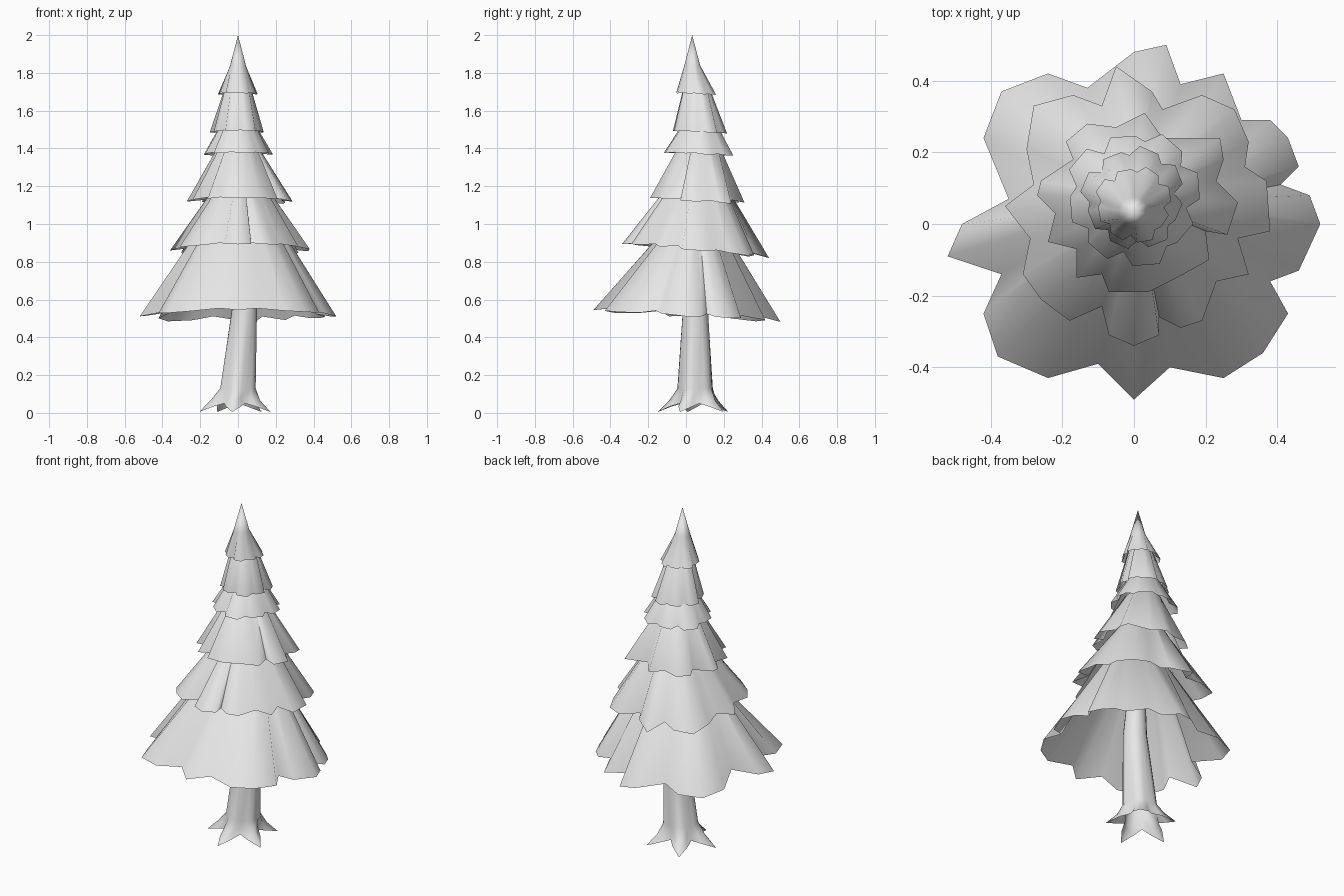
import bpy, bmesh, math

cube = bpy.data.objects.get("Cube")
if cube:
    bpy.data.objects.remove(cube, do_unlink=True)

GREY = (0.8, 0.8, 0.8, 1.0)
mat = bpy.data.materials.new("plain_grey")
mat.use_nodes = True
mat.diffuse_color = GREY
mat.node_tree.nodes["Principled BSDF"].inputs["Base Color"].default_value = GREY


def loft(name, rings, apex):
    """Skin a stack of equal-length rings, closed at the top by an apex point."""
    bm = bmesh.new()
    rows = [[bm.verts.new(p) for p in ring] for ring in rings]
    tip = bm.verts.new(apex)
    count = len(rows[0])
    for i in range(count):
        j = (i + 1) % count
        for low, high in zip(rows, rows[1:]):
            bm.faces.new((low[i], low[j], high[j], high[i]))
        bm.faces.new((rows[-1][i], rows[-1][j], tip))
    mesh = bpy.data.meshes.new(name)
    bm.to_mesh(mesh)
    bm.free()
    mesh.materials.append(mat)
    obj = bpy.data.objects.new(name, mesh)
    bpy.context.collection.objects.link(obj)
    bpy.ops.object.select_all(action="DESELECT")
    obj.select_set(True)
    bpy.context.view_layer.objects.active = obj
    bpy.ops.object.shade_smooth_by_angle(angle=math.radians(85))
    return obj


def polar(cx, cy, radius, angle, z):
    return (cx + radius * math.cos(angle), cy + radius * math.sin(angle), z)


def tier(name, outline, rim_z, tilt, axis, neck, neck_z, tip_z):
    """Skirt of foliage: a ragged rim drawn straight up to an oval neck."""
    cx, cy = axis
    mean = sum(math.hypot(x - cx, y - cy) for x, y in outline) / len(outline)
    rim, top = [], []
    for x, y in outline:
        angle = math.atan2(y - cy, x - cx)
        lift = 0.2 * (mean - math.hypot(x - cx, y - cy))
        rim.append((x, y, rim_z - tilt * y + lift))
        top.append((cx + neck[0] * math.cos(angle), cy + neck[1] * math.sin(angle), neck_z))
    return loft(name, [rim, top], (cx, cy, tip_z))


def hundredths(*pairs):
    return [(x / 100, y / 100) for x, y in pairs]


def lobed(lobes, radius, cy, turn):
    """Rim of repeated two-cornered lobes with notches between them."""
    step = math.tau / lobes
    points = []
    for k in range(lobes):
        size = radius * (1 + 0.05 * math.sin(k * 2.4 + turn))
        for offset, scale in ((-0.28, 1), (0.22, 1.04), (0.5, 0.86)):
            points.append(polar(0, cy, size * scale, (k + offset) * step + turn, 0)[:2])
    return points


# Three broad lower tiers, rims running counter-clockwise
bottom_rim = hundredths(
    (52, 0), (49, 8), (41, 11), (46, 16), (43, 24), (38, 29), (30, 29), (25, 42),
    (13, 39), (9, 50), (0, 48), (-13, 38), (-24, 42), (-37, 37), (-42, 24),
    (-35, 7), (-48, 0), (-52, -9), (-37, -14), (-42, -25), (-38, -37), (-24, -43),
    (-10, -39), (0, -49), (10, -40), (25, -43), (36, -36), (43, -25), (38, -16), (46, -13))
second_rim = hundredths(
    (38, -2), (37, 12), (31, 16), (32, 23), (28, 32), (19, 36), (8, 32), (5, 37),
    (-5, 44), (-9, 33), (-17, 36), (-28, 33), (-30, 21), (-28, 11), (-36, 5),
    (-29, -4), (-31, -14), (-26, -21), (-18, -27), (-9, -23), (-7, -31), (0, -34),
    (7, -31), (7, -26), (13, -29), (19, -27), (23, -16), (32, -14), (29, -4))
third_rim = hundredths(
    (26, -3), (29, 6), (23, 12), (25, 18), (24, 24), (8, 24), (3, 31), (-5, 27),
    (-13, 28), (-19, 23), (-17, 18), (-26, 12), (-27, 8), (-22, 3), (-24, -5),
    (-16, -7), (-16, -15), (-9, -14), (-7, -19), (4, -19), (12, -15), (21, -10), (20, -2))

tier("bottom_tier", bottom_rim, 0.52, 0.08, (0.01, 0.05), (0.19, 0.12), 1.02, 1.12)
tier("second_tier", second_rim, 0.87, 0.1, (0.015, 0.065), (0.1, 0.12), 1.25, 1.33)
tier("third_tier", third_rim, 1.13, 0.06, (0.0, 0.07), (0.1, 0.105), 1.42, 1.48)

# Three small upper tiers
tier("fourth_tier", lobed(8, 0.182, 0.073, 0.2), 1.375, 0.04, (0, 0.073), (0.09, 0.09), 1.53, 1.6)
tier("fifth_tier", lobed(8, 0.138, 0.073, 0.5), 1.49, 0.02, (0, 0.053), (0.06, 0.06), 1.75, 1.8)
tier("top_tier", lobed(8, 0.103, 0.055, 0.3), 1.69, 0, (0, 0.033), (0.042, 0.042), 1.84, 2.0)

# Trunk flaring into five pointed roots
# Each section: centre x, then (radius, z) at the root tip, root side and gap
sections = [
    (-0.01, (0.2, 0.005), (0.135, 0.035), (0.095, 0.05)),
    (-0.01, (0.14, 0.065), (0.11, 0.075), (0.09, 0.085)),
    (0.0, (0.096, 0.13), (0.094, 0.13), (0.09, 0.13)),
    (0.035, (0.066, 0.56), (0.066, 0.56), (0.066, 0.56)),
    (0.02, (0.04, 0.95), (0.04, 0.95), (0.04, 0.95)),
]
rings = []
for cx, tip, side, gap in sections:
    ring = []
    for k in range(20):
        radius, z = (tip, side, gap, side)[k % 4]
        ring.append(polar(cx, 0.05, radius, k * math.tau / 20 - 0.42, z))
    rings.append(ring)
loft("trunk", rings, (0.02, 0.05, 1.0))
